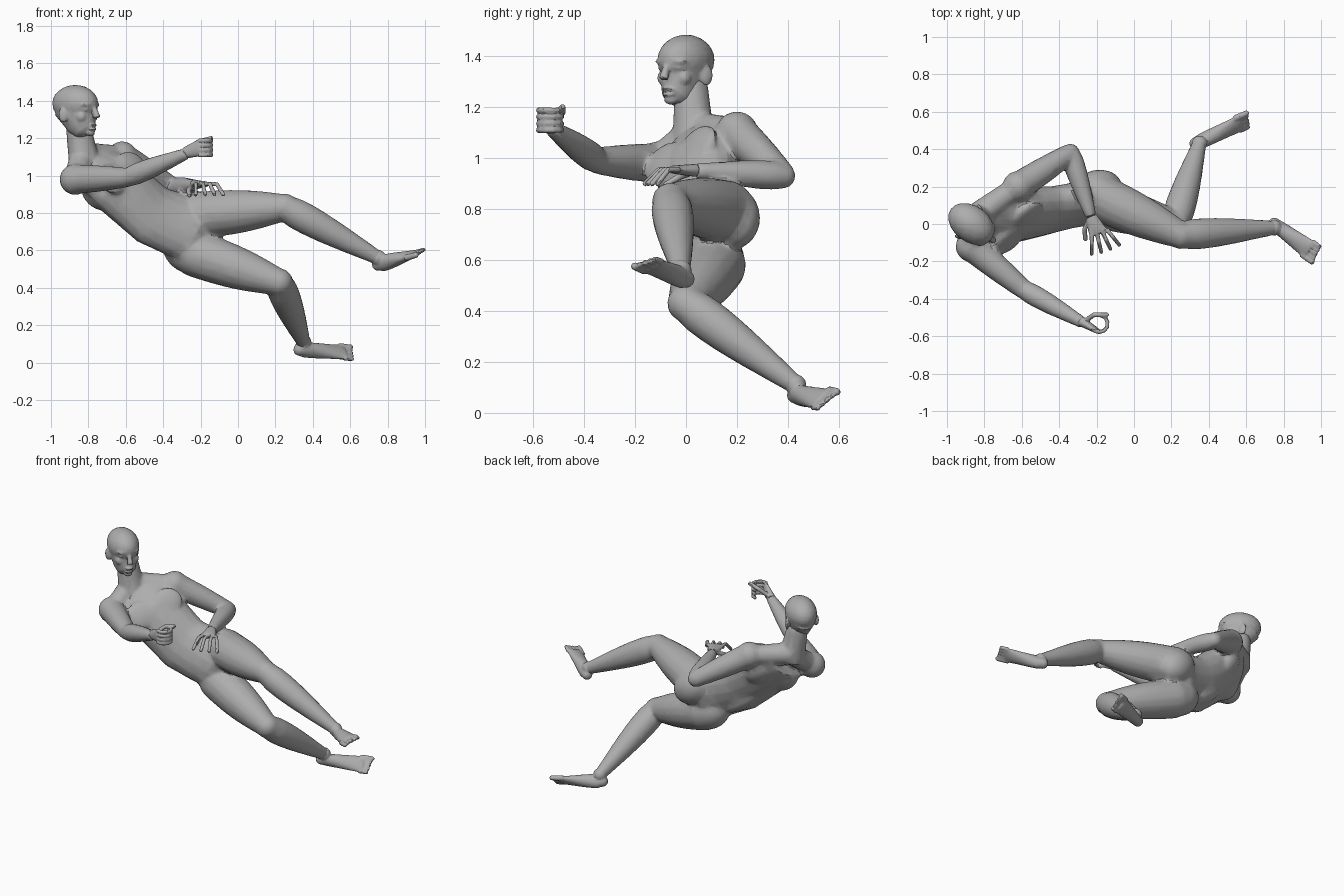
import bpy, bmesh, math
from mathutils import Vector, Matrix

cube = bpy.data.objects.get("Cube")
if cube:
    bpy.data.objects.remove(cube, do_unlink=True)

grey = bpy.data.materials.new("plain grey")
grey.use_nodes = True
tone = (.42, .42, .42, 1)
grey.diffuse_color = tone
grey.node_tree.nodes["Principled BSDF"].inputs["Base Color"].default_value = tone

UP = Vector((0, 0, 1))


def mix(a, b, t):
    return a + (b - a) * t


def loft(bm, points, widths, depths, ref, ref_end=None, sides=16):
    """Closed tube of elliptical rings, each as wide along ref as widths says."""
    last = len(points) - 1
    start, end = Vector(ref), Vector(ref_end or ref)
    rings = []
    for i, p in enumerate(points):
        along = (points[min(i + 1, last)] - points[max(i - 1, 0)]).normalized()
        u = start.lerp(end, i / last)
        u = (u - along * u.dot(along)).normalized()
        v = along.cross(u)
        angles = [math.tau * k / sides for k in range(sides)]
        rings.append([bm.verts.new(p + u * widths[i] * math.cos(a) + v * depths[i] * math.sin(a)) for a in angles])
    for near, far in zip(rings, rings[1:]):
        for k in range(sides):
            n = (k + 1) % sides
            bm.faces.new((near[k], near[n], far[n], far[k]))
    bm.faces.new(rings[0][::-1])
    bm.faces.new(rings[-1])


def limb(bm, a, b, r, bulge=0, peak=1, wide=None, ref=UP, steps=8):
    """Tapered segment from a to b that swells by bulge; a low peak moves the swelling towards a."""
    a, b = Vector(a), Vector(b)
    ts = [i / steps for i in range(steps + 1)]
    depths = [mix(*r, t) + bulge * math.sin(math.pi * t ** peak) for t in ts]
    widths = [mix(*wide, t) for t in ts] if wide else depths
    loft(bm, [a.lerp(b, t) for t in ts], widths, depths, ref)


def blob(bm, centre, radii, axis=(1, 0, 0), ref=UP):
    """Ellipsoid whose first radius runs along axis, third towards ref."""
    a = Vector(axis).normalized()
    c = Vector(ref)
    c = (c - a * c.dot(a)).normalized()
    turn = Matrix((a, c.cross(a), c)).transposed().to_4x4()
    m = Matrix.Translation(centre) @ turn @ Matrix.Diagonal((*radii, 1))
    bmesh.ops.create_icosphere(bm, subdivisions=3, radius=1, matrix=m)


def ball(bm, centre, r):
    blob(bm, centre, (r, r, r))


def digit(bm, path, r):
    """Finger or toe with a rounded tip."""
    radii = [r * (1 - i / len(path) / 5) for i in range(len(path))]
    loft(bm, path, radii, radii, (.3, .2, 1), sides=8)
    ball(bm, path[-1], radii[-1])


def finish(name, bm, voxel, smoothing, ratio):
    """Fuse the overlapping volumes, then thin them to uneven facets."""
    bmesh.ops.recalc_face_normals(bm, faces=bm.faces)
    mesh = bpy.data.meshes.new(name)
    bm.to_mesh(mesh)
    bm.free()
    obj = bpy.data.objects.new(name, mesh)
    bpy.context.collection.objects.link(obj)
    fuse = obj.modifiers.new("fuse", "REMESH")
    fuse.mode, fuse.voxel_size = "VOXEL", voxel
    soften = obj.modifiers.new("soften", "SMOOTH")
    soften.factor, soften.iterations = .5, smoothing
    thin = obj.modifiers.new("thin", "DECIMATE")
    thin.ratio = ratio
    deps = bpy.context.evaluated_depsgraph_get()
    baked = bpy.data.meshes.new_from_object(obj.evaluated_get(deps))
    obj.modifiers.clear()
    obj.data = baked
    baked.materials.clear()
    baked.materials.append(grey)
    bpy.ops.object.select_all(action="DESELECT")
    obj.select_set(True)
    bpy.context.view_layer.objects.active = obj
    bpy.ops.object.shade_smooth_by_angle(angle=math.radians(30))


# Body frame: chest and hips are twisted against each other
chest_left = Vector((.58, .73, .37)).normalized()
hip_left = Vector((.42, .3, .86)).normalized()
chest_front = Vector((.53, -.67, .5)).normalized()
hip_front = Vector((.25, -.94, .2)).normalized()
spine = Vector((-.8, -.1, .6)).normalized()

# Torso: shoulders, chest, waist, hips, crotch
body = bmesh.new()
chest, waist, hips = Vector((-.67, .04, .97)), Vector((-.46, .07, .79)), Vector((-.24, .12, .7))
collar, crotch = Vector((-.78, .04, 1.04)), Vector((-.17, .13, .66))
trunk = [collar, chest, chest.lerp(waist, .5), waist, waist.lerp(hips, .5), hips, crotch]
loft(body, trunk, [.17, .19, .18, .18, .18, .18, .1], [.09, .12, .12, .11, .11, .12, .08], chest_left, hip_left)
for side in (-1, 1):
    across = chest_left * side * .09
    blob(body, chest + chest_front * .09 + across, (.1, .09, .03), chest_left, chest_front)
    blob(body, chest - chest_front * .07 + across, (.08, .1, .05), chest_left, chest_front)
    blob(body, waist - hip_front * .06 + hip_left * side * .06, (.16, .06, .05), spine, hip_front)
    seat = hips - spine * .02 - hip_front * .04 + hip_left * side * .1
    blob(body, seat, (.14, .11, .1), spine, hip_front)

# Neck and the sloping muscles to each shoulder
left_shoulder, right_shoulder = Vector((-.62, .2, 1.1)), Vector((-.87, -.12, .98))
nape = Vector((-.83, .05, 1.11))
limb(body, (-.86, .02, 1.3), (-.82, .03, 1.06), (.064, .085))
limb(body, nape, left_shoulder, (.07, .06))
limb(body, nape, right_shoulder, (.07, .06))

# Arms, each from shoulder through elbow to wrist
left_wrist, right_wrist = Vector((-.23, .04, .95)), Vector((-.27, -.53, 1.12))
for shoulder, elbow, wrist in ((left_shoulder, Vector((-.34, .38, .93)), left_wrist),
                               (right_shoulder, Vector((-.59, -.35, .99)), right_wrist)):
    ball(body, shoulder, .084)
    limb(body, shoulder, elbow, (.078, .052), .004)
    ball(body, elbow, .05)
    limb(body, elbow, wrist, (.05, .03), .012, .6)

# Legs, each from hip through knee to ankle
left_ankle, right_ankle = Vector((.75, -.02, .56)), Vector((.35, .43, .11))
for hip, knee, ankle in (((-.2, .15, .79), Vector((.25, -.06, .83)), left_ankle),
                         ((-.22, .11, .58), Vector((.22, 0, .43)), right_ankle)):
    ball(body, hip, .125)
    limb(body, hip, knee, (.125, .072), .015)
    ball(body, knee, .074)
    limb(body, knee, ankle, (.07, .038), .02, .6)
    ball(body, ankle, .04)
finish("body", body, .011, 4, .14)

# Head, built in its own turned frame
face = Vector((.8, -.6, 0))
cheek = Vector((.6, .8, 0))


def at(forward, side, z):
    return Vector((-.87, 0, z)) + face * forward + cheek * side


head = bmesh.new()
blob(head, at(0, 0, 1.385), (.136, .097, .1), face)
jaw = [at(.08, 0, 1.22), at(.07, 0, 1.235), at(.045, 0, 1.27), at(.025, 0, 1.31), at(0, 0, 1.37)]
loft(head, jaw, [.03, .06, .085, .1, .13], [.03, .055, .07, .08, .09], face, sides=20)
# Nose, lips and chin
limb(head, at(.12, 0, 1.38), at(.147, 0, 1.31), (.01, .019))
for forward, z, height in ((.115, 1.27, .009), (.112, 1.25, .008), (.1, 1.23, .02)):
    blob(head, at(forward, 0, z), (.024, .027, height), face)
# Brows, eyes, cheekbones and ears
for side in (-1, 1):
    blob(head, at(.105, side * .04, 1.38), (.02, .036, .012), face + cheek * side * .4)
    blob(head, at(.1, side * .04, 1.353), (.015, .02, .008), face)
    blob(head, at(.075, side * .05, 1.315), (.03, .026, .03), face)
    blob(head, at(-.01, side * .093, 1.325), (.027, .012, .04), face - cheek * side * .5)
finish("head", head, .006, 2, .14)

# Left hand, open with spread fingers
hand = bmesh.new()
limb(hand, left_wrist + UP * .002, (-.19, -.05, .955), (.026, .016), wide=(.032, .052), ref=(.95, .3, 0))
for i in range(4):
    root = Vector((-.226 + i * .026, -.05 + i * .008, .955))
    fan = math.radians(13 * i - 90)
    reach = Vector((math.cos(fan), math.sin(fan), 0)) * .11
    digit(hand, [root, root + reach * .5, root + reach - UP * .055], .0125)
thumb = Vector((-.24, .02, .945))
digit(hand, [thumb, thumb + Vector((-.025, -.05, -.02)), thumb + Vector((-.02, -.1, -.05))], .0145)
finish("left_hand", hand, .005, 2, .2)

# Right hand, curled into an upright ring
fist = bmesh.new()
limb(fist, right_wrist - face * .02, (-.2, -.57, 1.15), (.028, .015), wide=(.03, .046), ref=(-.2, 0, 1))
for i in range(4):
    turns = [math.radians(a) for a in range(-125, 90, 35)]
    centre = Vector((-.185, -.533, 1.11 + i * .026))
    digit(fist, [centre + Vector((math.cos(a), math.sin(a), 0)) * .045 for a in turns], .0125)
thumb = Vector((-.255, -.515, 1.14))
digit(fist, [thumb, thumb + Vector((.04, .03, .04)), thumb + Vector((.11, .03, .06))], .0145)
finish("right_hand", fist, .005, 2, .2)


# Feet: heel to ball as one wedge, then five toes
def foot(name, ankle, heel, front, across, big_side):
    bm = bmesh.new()
    heel, front, across = Vector(heel), Vector(front), Vector(across).normalized()
    limb(bm, heel, front, (.034, .018), .014, .5, wide=(.033, .057), ref=across)
    ball(bm, heel, .034)
    ball(bm, ankle, .042)
    ahead = (front - heel).normalized()
    for i in range(5):
        root = front + across * big_side * (.046 - i * .024)
        tip = root + ahead * (.05 - i * .006)
        digit(bm, [root - ahead * .02, root.lerp(tip, .5), tip], .013 if i else .018)
    finish(name, bm, .006, 1, .2)


foot("left_foot", left_ankle, (.75, 0, .525), (.94, -.14, .58), (.62, .7, .35), -1)
foot("right_foot", right_ankle, (.33, .43, .07), (.57, .54, .055), (-.3, .6, .6), 1)
